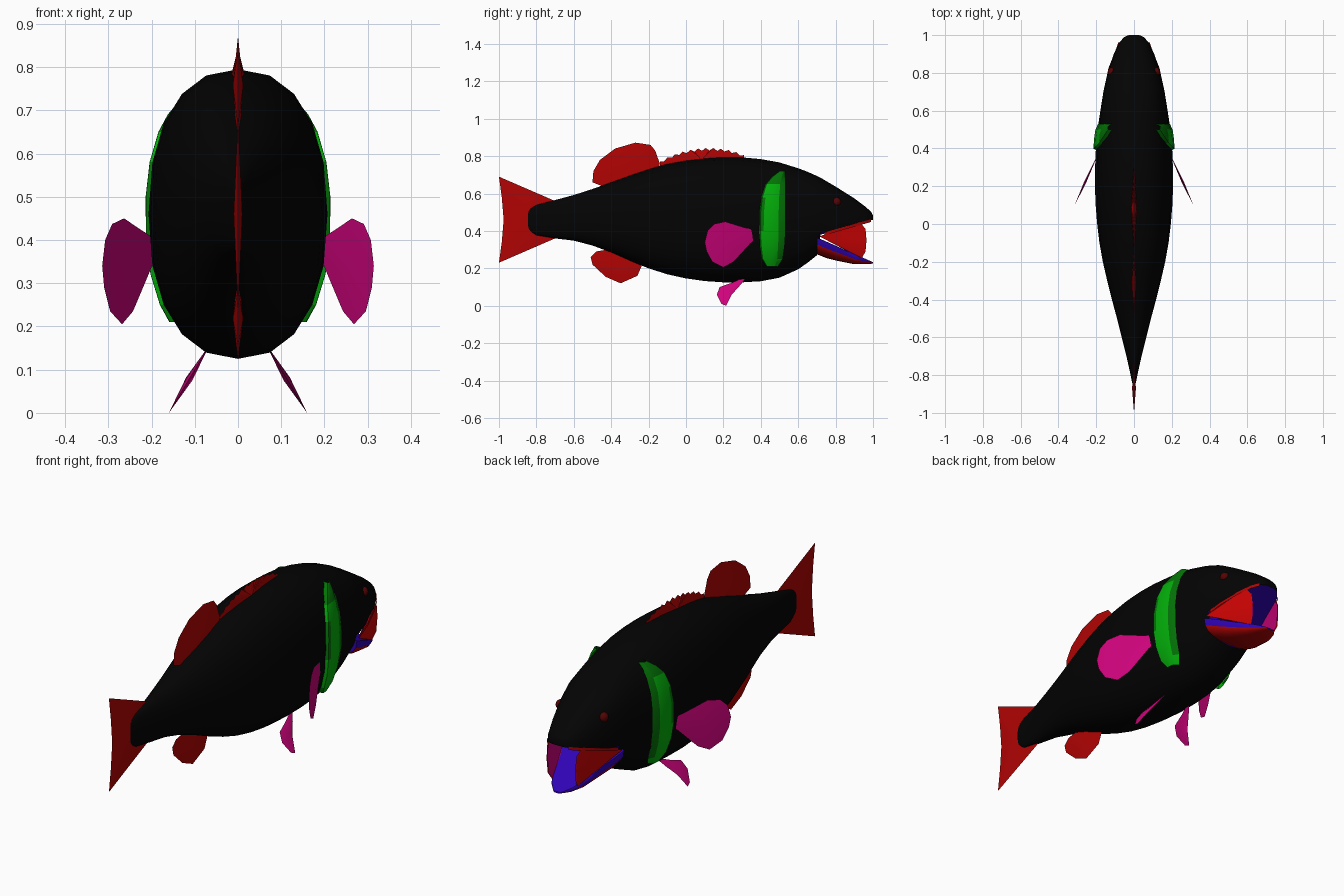
import bpy, bmesh, math
from mathutils import Vector

cube = bpy.data.objects.get("Cube")
if cube:
    bpy.data.objects.remove(cube, do_unlink=True)


def material(name, r, g, b):
    m = bpy.data.materials.new(name)
    m.use_nodes = True
    m.diffuse_color = (r, g, b, 1)
    m.node_tree.nodes["Principled BSDF"].inputs["Base Color"].default_value = (r, g, b, 1)
    return m


BLACK = material("body black", .001, .001, .001)
RED = material("fin red", .44, .001, .001)
BRIGHT = material("mouth red", .62, .001, .001)
PINK = material("fin magenta", .62, .001, .2)
GREEN = material("gill green", .001, .42, .003)
DARK_GREEN = material("gill dark green", .001, .17, .002)
BLUE = material("mouth blue", .03, .001, .48)
DARK = material("eye dark red", .09, .001, .001)


def build(name, verts, faces, mats, rule=None, angle=40):
    """Make an object; rule picks the material index of each face."""
    bm = bmesh.new()
    vs = [bm.verts.new(v) for v in verts]
    for f in faces:
        bm.faces.new([vs[i] for i in f])
    bmesh.ops.remove_doubles(bm, verts=bm.verts, dist=.0001)
    bmesh.ops.recalc_face_normals(bm, faces=bm.faces)
    bm.normal_update()
    if rule:
        for f in bm.faces:
            f.material_index = rule(f.calc_center_median(), f.normal)
    me = bpy.data.meshes.new(name)
    bm.to_mesh(me)
    bm.free()
    ob = bpy.data.objects.new(name, me)
    bpy.context.collection.objects.link(ob)
    for m in mats:
        me.materials.append(m)
    bpy.ops.object.select_all(action='DESELECT')
    ob.select_set(True)
    bpy.context.view_layer.objects.active = ob
    bpy.ops.object.shade_smooth_by_angle(angle=math.radians(angle))
    return ob


def squareness(y):
    """Cross-section exponent: boxier towards the head."""
    return .88 - .16 * min(1, max(0, (y - .5) / .3))


def power(v, e):
    return math.copysign(abs(v) ** e, v) if abs(v) > 1e-6 else 0


def loft(name, stations, clamp, mats, rule, n=20):
    """Skin rounded rings (y, top, bottom, half width)."""
    verts, faces = [], []
    for y, top, bot, w in stations:
        e = squareness(y)
        for i in range(n):
            a = 2 * math.pi * i / n
            z = (top + bot) / 2 + (top - bot) / 2 * power(math.cos(a), e)
            verts.append((w * power(math.sin(a), e), y, clamp(y, z)))
    for k in range(len(stations) - 1):
        for i in range(n):
            j = (i + 1) % n
            faces.append((k * n + i, k * n + j, k * n + n + j, k * n + n + i))
    faces += [range(n), range(len(verts) - n, len(verts))]
    return build(name, verts, faces, mats, rule)


# Body with an open upper jaw
BODY = [(-.86, .49, .43, .005), (-.84, .52, .4, .01), (-.8, .54, .375, .018),
        (-.7, .565, .36, .04), (-.6, .592, .348, .065), (-.5, .624, .322, .09),
        (-.4, .66, .285, .117), (-.3, .697, .24, .142), (-.2, .73, .2, .165),
        (-.1, .758, .168, .183), (0, .777, .146, .195), (.1, .79, .132, .203),
        (.2, .795, .125, .207), (.3, .793, .125, .206), (.4, .784, .131, .202),
        (.5, .766, .15, .193), (.6, .735, .195, .178), (.65, .716, .23, .17),
        (.7, .694, .27, .162), (.72, .684, .27, .158), (.8, .637, .26, .14),
        (.9, .574, .28, .107), (.96, .529, .36, .078), (.99, .502, .41, .052),
        (1, .482, .445, .028)]


def lip(y):
    return .38 + (y - .72) * .285


loft("body", BODY, lambda y, z: max(z, lip(y)) if y > .71 else z, [BLACK, BLUE],
     lambda c, n: int(c.z < lip(c.y) + .03 and
                      ((.7 < c.y < .72 and n.y > .6) or (c.y > .72 and n.z < -.85))))

# Lower jaw, red beneath with a blue lip and floor
JAW = [(.7, .45, .275, .155), (.75, .43, .255, .142), (.8, .4, .242, .122),
       (.9, .32, .222, .088), (.96, .27, .222, .058), (1, .24, .225, .02)]


def jaw_line(y):
    return .365 - (y - .7) * .44


loft("lower_jaw", JAW, lambda y, z: min(z, jaw_line(y)), [RED, BLUE],
     lambda c, n: int(n.z > -.3))


def skin(y, z, out):
    """Half width of the body at (y, z), swollen by out."""
    a, b = next((a, b) for a, b in zip(BODY, BODY[1:]) if a[0] <= y <= b[0])
    t = (y - a[0]) / (b[0] - a[0])
    top, bot, w = (p + (q - p) * t for p, q in zip(a[1:], b[1:]))
    k = 1 + out / .2
    e = squareness(y)
    u = abs(z - (top + bot) / 2) / ((top - bot) / 2 * k)
    return w * k * max(0, 1 - u ** (2 / e)) ** (e / 2)


def fin(name, outline, thick, mat, place=lambda y, z: Vector((0, y, z)), side=Vector((1, 0, 0))):
    """Lens shaped blade: outline joined to a raised centre on both faces."""
    pts = [place(y, z) for y, z in outline]
    n = len(pts)
    mid = sum(pts, Vector()) / n
    faces = []
    for i in range(n):
        j = (i + 1) % n
        faces += [(i, j, n), (j, i, n + 1)]
    return build(name, pts + [mid + side * thick, mid - side * thick], faces, [mat], angle=30)


# Median fins
fin("tail_fin", [(-1, .69), (-.85, .625), (-.7, .56), (-.68, .46), (-.7, .36),
                 (-.85, .295), (-1, .23), (-.985, .34), (-.975, .46), (-.985, .58)], .01, RED)
fin("rear_dorsal_fin", [(-.5, .66), (-.495, .72), (-.46, .78), (-.38, .84), (-.27, .872),
                        (-.19, .86), (-.165, .83), (-.14, .76), (-.16, .66), (-.35, .6)], .012, RED)
fin("anal_fin", [(-.23, .23), (-.26, .16), (-.35, .12), (-.43, .155), (-.5, .22),
                 (-.51, .26), (-.48, .29), (-.3, .32)], .012, RED)

# Spiny dorsal fin with a saw-toothed crest
crest = []
for i in range(23):
    t = i / 22
    y = -.14 + .45 * t
    height = .77 + .035 * t + .055 * math.sin(math.pi * t) ** .8
    crest.append((y, height - (.014 if i % 2 else 0)))
fin("spiny_dorsal_fin", crest + [(.31, .6), (.1, .4), (-.14, .6)], .015, RED)

PECTORAL = [(.375, .4), (.36, .35), (.31, .295), (.255, .235), (.2, .205), (.14, .235),
            (.11, .29), (.1, .34), (.115, .4), (.15, .437), (.21, .45), (.29, .425)]
PELVIC = [(.33, .16), (.25, .125), (.18, .1), (.165, .06), (.19, .01), (.215, 0),
          (.245, .06), (.29, .11)]
MEMBRANE = [(.155, .715, .37), (.137, .82, .415), (.094, .93, .447), (.083, .96, .41),
            (.08, .965, .35), (.078, .96, .29), (.07, .94, .255), (.112, .82, .315)]
GILL = [(.21, .43, .49), (.25, .405, .515), (.32, .395, .525), (.4, .39, .53), (.5, .392, .53),
        (.58, .402, .53), (.65, .425, .53), (.69, .46, .53), (.72, .5, .53)]
COLUMNS = [(0, -.003), (.05, .012), (.18, .014), (.45, .015), (.75, .013), (1, .003)]
LIP_STEPS = [.74, .8, .86, .9, .93, .96, .99]

# Paired parts
for s, side in ((1, "left"), (-1, "right")):
    fin(f"{side}_pectoral_fin", PECTORAL, .006, PINK,
        lambda y, z: Vector((s * (.19 + (.37 - y) * .46), y, z)), Vector((s * .9, .42, 0)))
    fin(f"{side}_pelvic_fin", PELVIC, .008, PINK,
        lambda y, z: Vector((s * (.16 - z * .6), y, z)), Vector((s * .86, 0, .5)))

    # Mouth membrane, red outside and magenta inside
    for label, mat, inset in (("outer", BRIGHT, 0), ("inner", PINK, .005)):
        build(f"{side}_mouth_membrane_{label}",
              [(s * (x - inset), y, z) for x, y, z in MEMBRANE],
              [(0, i, i + 1) for i in range(1, 7)], [mat])

    # Thin red rim on the upper lip
    rim = [(s * (skin(y, lip(y), 0) + .004), y, lip(y) + dz)
           for y in LIP_STEPS for dz in (-.009, .006)]
    build(f"{side}_upper_lip_rim", rim,
          [(i, i + 1, i + 3, i + 2) for i in range(0, len(rim) - 2, 2)], [RED])

    # Gill cover band hugging the body, bright centre within a darker border
    verts, faces, n = [], [], len(COLUMNS)
    for z, back, front in GILL:
        for t, out in COLUMNS:
            y = back + (front - back) * t
            verts.append((s * skin(y, z, out), y, z))
    for r in range(len(GILL) - 1):
        for c in range(n - 1):
            quad = (r * n + c, r * n + c + 1, r * n + n + c + 1, r * n + n + c)
            faces.append(quad if s > 0 else quad[::-1])
    build(f"{side}_gill_cover", verts, faces, [GREEN, DARK_GREEN],
          lambda c, n: int(c.z > .65 or c.y > .498 or (c.y < .415 and c.z > .4)), angle=20)

    # Eye
    bpy.ops.mesh.primitive_uv_sphere_add(segments=16, ring_count=8, radius=.024,
                                         location=(s * (skin(.805, .555, 0) - .012), .805, .555))
    eye = bpy.context.object
    eye.name = f"{side}_eye"
    eye.data.materials.append(DARK)
    bpy.ops.object.shade_smooth_by_angle(angle=math.radians(60))
